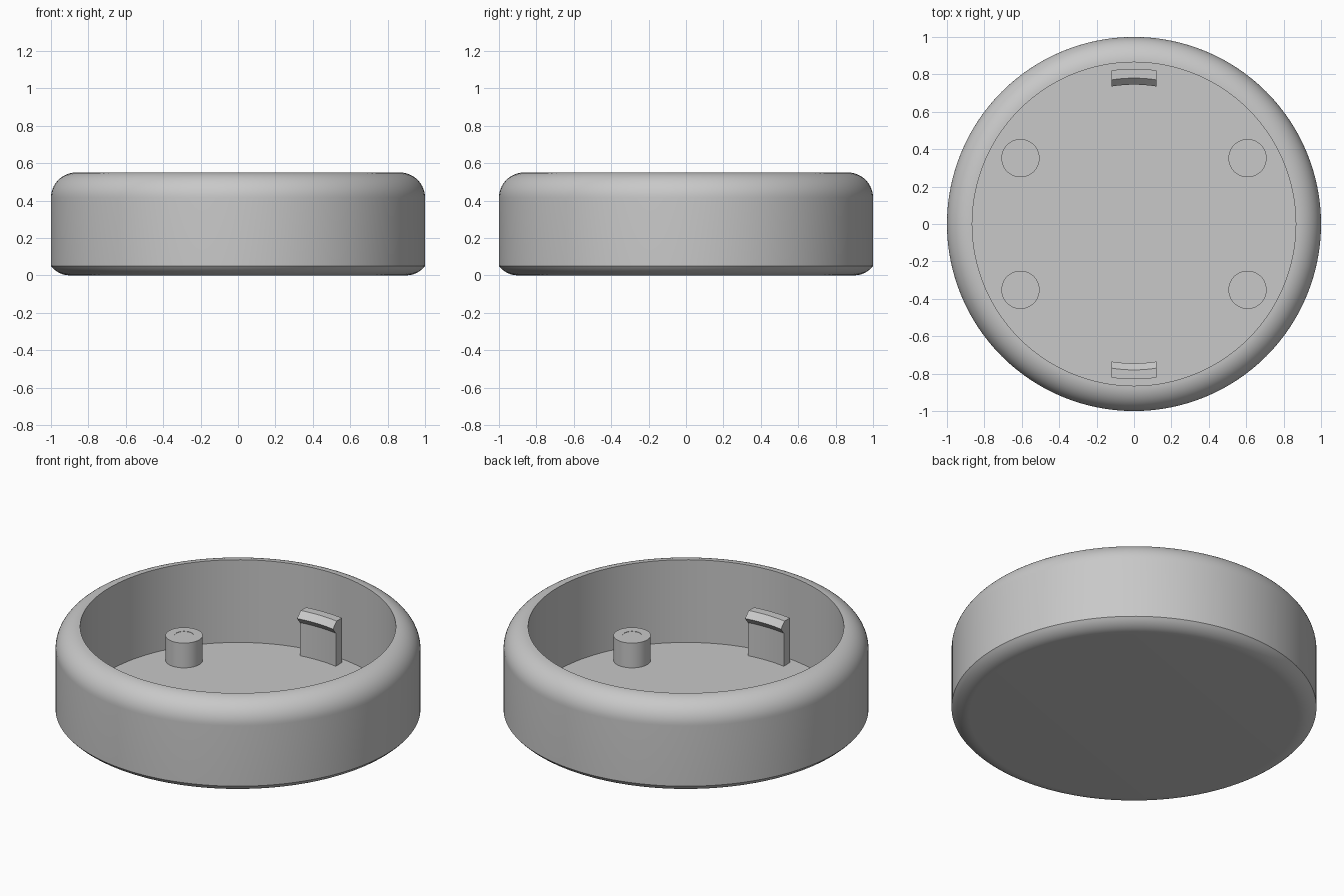
import bpy, bmesh
from math import sin, cos, pi, radians, sqrt

cube = bpy.data.objects.get("Cube")
if cube:
    bpy.data.objects.remove(cube, do_unlink=True)

grey = bpy.data.materials.new("plain grey")
grey.use_nodes = True
colour = (0.58, 0.58, 0.58, 1)
grey.diffuse_color = colour
grey.node_tree.nodes["Principled BSDF"].inputs["Base Color"].default_value = colour


def finish(name, bm):
    bmesh.ops.recalc_face_normals(bm, faces=bm.faces)
    mesh = bpy.data.meshes.new(name)
    bm.to_mesh(mesh)
    bm.free()
    mesh.materials.append(grey)
    obj = bpy.data.objects.new(name, mesh)
    bpy.context.collection.objects.link(obj)
    bpy.ops.object.select_all(action="DESELECT")
    obj.select_set(True)
    bpy.context.view_layer.objects.active = obj
    bpy.ops.object.shade_smooth_by_angle(angle=radians(25))
    return obj


def lathe(name, profile, segments):
    """Turn an open (radius, height) profile around z and cap both ends."""
    bm = bmesh.new()
    rings = [[bm.verts.new((r * cos(2 * pi * i / segments),
                            r * sin(2 * pi * i / segments), z))
              for i in range(segments)] for r, z in profile]
    for low, high in zip(rings, rings[1:]):
        for i in range(segments):
            j = (i + 1) % segments
            bm.faces.new((low[i], low[j], high[j], high[i]))
    bm.faces.new(rings[0])
    bm.faces.new(rings[-1])
    return finish(name, bm)


def arc(cx, cz, radius, start, end, steps):
    angles = [radians(start + (end - start) * i / steps) for i in range(steps + 1)]
    return [(cx + radius * cos(a), cz + radius * sin(a)) for a in angles]


# Round tray: flat bottom, shallow lower edge, rounded rim, straight inner wall
inner, top, floor, fillet = 0.865, 0.55, 0.05, 0.135
shell = arc(0.9, 0.125, 0.125, -90, -36.87, 8)
shell += arc(inner, top - fillet, fillet, 0, 90, 14)
shell += [(inner, floor)]
lathe("tray", shell, 128)

# Four screw posts with a faint centre mark
post = [(0.102, floor - 0.01), (0.102, 0.2), (0.052, 0.2), (0.052, 0.198)]
for side, sx in (("left", 1), ("right", -1)):
    for end, sy in (("front", -1), ("back", 1)):
        obj = lathe(f"{end}_{side}_post", post, 48)
        obj.location = (sx * 0.607, sy * 0.352, 0)

# Two curved snap clips with an inward hook
hook = [(0.83, floor - 0.01), (0.83, 0.32), (0.78, 0.32),
        (0.745, 0.285), (0.772, 0.25), (0.772, floor - 0.01)]
for end, sy in (("front", -1), ("back", 1)):
    bm = bmesh.new()
    steps = 10
    sections = []
    for i in range(steps + 1):
        x = -0.12 + 0.24 * i / steps
        sections.append([bm.verts.new((x, sy * sqrt(r * r - x * x), z))
                         for r, z in hook])
    for a, b in zip(sections, sections[1:]):
        for k in range(len(hook)):
            n = (k + 1) % len(hook)
            bm.faces.new((a[k], a[n], b[n], b[k]))
    bm.faces.new(sections[0])
    bm.faces.new(sections[-1])
    finish(f"{end}_clip", bm)
